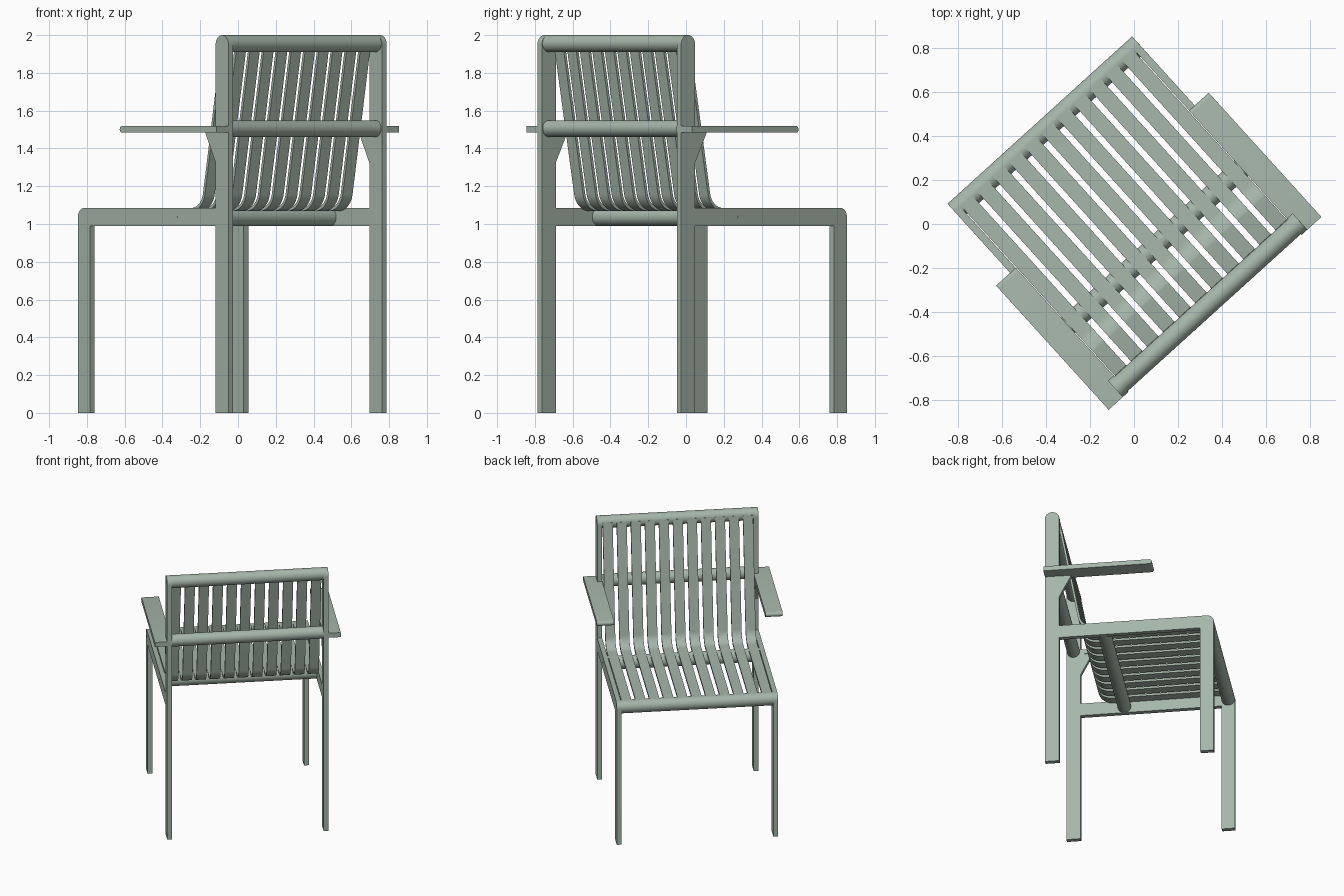
import bpy, bmesh
from math import sin, cos, pi, radians
from mathutils import Vector

if "Cube" in bpy.data.objects:
    bpy.data.objects.remove(bpy.data.objects["Cube"])

TURN = radians(42.2)             # the whole chair is turned about z
W, TH = 0.566, 0.034             # half width, side frame thickness
INNER = W - TH
FRONT, BACK, DEPTH = 0.637, -0.548, 0.10
RAIL_LO, RAIL_HI = 0.989, 1.085

paint = bpy.data.materials.new("sage_paint")
paint.diffuse_color = (0.38, 0.47, 0.40, 1)
paint.use_nodes = True
paint.node_tree.nodes["Principled BSDF"].inputs["Base Color"].default_value = paint.diffuse_color


def finish(name, bm):
    bmesh.ops.recalc_face_normals(bm, faces=bm.faces)
    me = bpy.data.meshes.new(name)
    bm.to_mesh(me)
    bm.free()
    me.materials.append(paint)
    ob = bpy.data.objects.new(name, me)
    bpy.context.collection.objects.link(ob)
    ob.rotation_euler.z = TURN
    bpy.ops.object.select_all(action='DESELECT')
    ob.select_set(True)
    bpy.context.view_layer.objects.active = ob
    bpy.ops.object.shade_smooth_by_angle(angle=radians(30))
    return ob


def prism(name, profile, x0, x1):
    """Extrude a (y, z) outline from x0 to x1."""
    bm = bmesh.new()
    f = bm.faces.new([bm.verts.new((x0, y, z)) for y, z in profile])
    ext = bmesh.ops.extrude_face_region(bm, geom=[f])
    vs = [v for v in ext['geom'] if isinstance(v, bmesh.types.BMVert)]
    bmesh.ops.translate(bm, verts=vs, vec=(x1 - x0, 0, 0))
    # extruding drops the start face, so close it again
    edges = [e for e in bm.edges if e.is_boundary]
    if edges:
        bmesh.ops.holes_fill(bm, edges=edges)
    return finish(name, bm)


def arc(cy, cz, r, a0, a1, n):
    return [(cy + r * cos(radians(a0 + (a1 - a0) * i / n)),
             cz + r * sin(radians(a0 + (a1 - a0) * i / n))) for i in range(n + 1)]


def rod(name, y, z, r, x0, x1, n=40):
    return prism(name, arc(y, z, r, 0, 360 - 360 / n, n - 1), x0, x1)


# Side frame outlines
post = [(BACK, 0), (BACK + DEPTH, 0)] + arc(BACK + DEPTH / 2, 1.95, DEPTH / 2, 0, 180, 20)
rail_leg = ([(BACK + DEPTH, RAIL_LO), (FRONT - 0.094, RAIL_LO), (FRONT - 0.094, 0), (FRONT, 0)]
            + arc(FRONT - 0.047, RAIL_HI - 0.047, 0.047, 0, 90, 10) + [(BACK + DEPTH, RAIL_HI)])
bracket = [(BACK + DEPTH, 1.32), (BACK + DEPTH + 0.085, 1.485), (BACK + DEPTH, 1.485)]
# Rounded edge armrest outline
arm = arc(0.196, 1.501, 0.0175, -90, 90, 8) + [(BACK, 1.5185), (BACK, 1.4835)]

pins = [(0.590, 1.037), (-0.14, 1.037), (-0.498, 1.955)]
for side, s in (("left", -1), ("right", 1)):
    prism(side + "_back_post", post, s * INNER, s * W)
    prism(side + "_rail_and_front_leg", rail_leg, s * INNER, s * W)
    prism(side + "_arm_bracket", bracket, s * (INNER + 0.002), s * (W - 0.002))
    prism(side + "_armrest", arm, s * (INNER - 0.001), s * 0.652)
    for i, (y, z) in enumerate(pins):
        rod(f"{side}_pin_{i}", y, z, 0.006, s * (W - 0.01), s * (W + 0.001), 12)

# Cross rails
for name, y, z, r in (("front_seat_rail", 0.590, 1.038, 0.047),
                      ("rear_seat_rail", -0.14, 1.036, 0.047),
                      ("arm_level_back_rail", -0.498, 1.505, 0.044),
                      ("top_back_rail", -0.498, 1.955, 0.045)):
    rod(name, y, z, r, -INNER, INNER)

# Bent slats: flat seat, curved corner, back leaning onto the top rail
LEAN, R, T = 10.3, 0.10, 0.016
path = [(0.59, 1.077)] + arc(-0.215, 1.077 + R, R, 270, 180 + LEAN, 12)
end = Vector(path[-1])
path.append(tuple(end + Vector((-sin(radians(LEAN)), cos(radians(LEAN)))) *
                  ((1.963 - end.y) / cos(radians(LEAN)))))


def thicken(pts, t):
    """Closed outline of thickness t around a path; tangents follow the bend."""
    up, down = [], []
    for i, p in enumerate(pts):
        p = Vector(p)
        before = p - Vector(pts[i - 1]) if i else Vector(pts[1]) - p
        after = Vector(pts[i + 1]) - p if i < len(pts) - 1 else before
        d = (before.normalized() + after.normalized()).normalized()
        n = Vector((d.y, -d.x)) * (t / 2)
        up.append(tuple(p + n))
        down.append(tuple(p - n))
    return up + down[::-1]


slat_outline = thicken(path, T)
COUNT, PITCH, SW = 11, 0.0985, 0.070
for i in range(COUNT):
    x = (i - (COUNT - 1) / 2) * PITCH
    prism(f"slat_{i + 1}", slat_outline, x - SW / 2, x + SW / 2)
